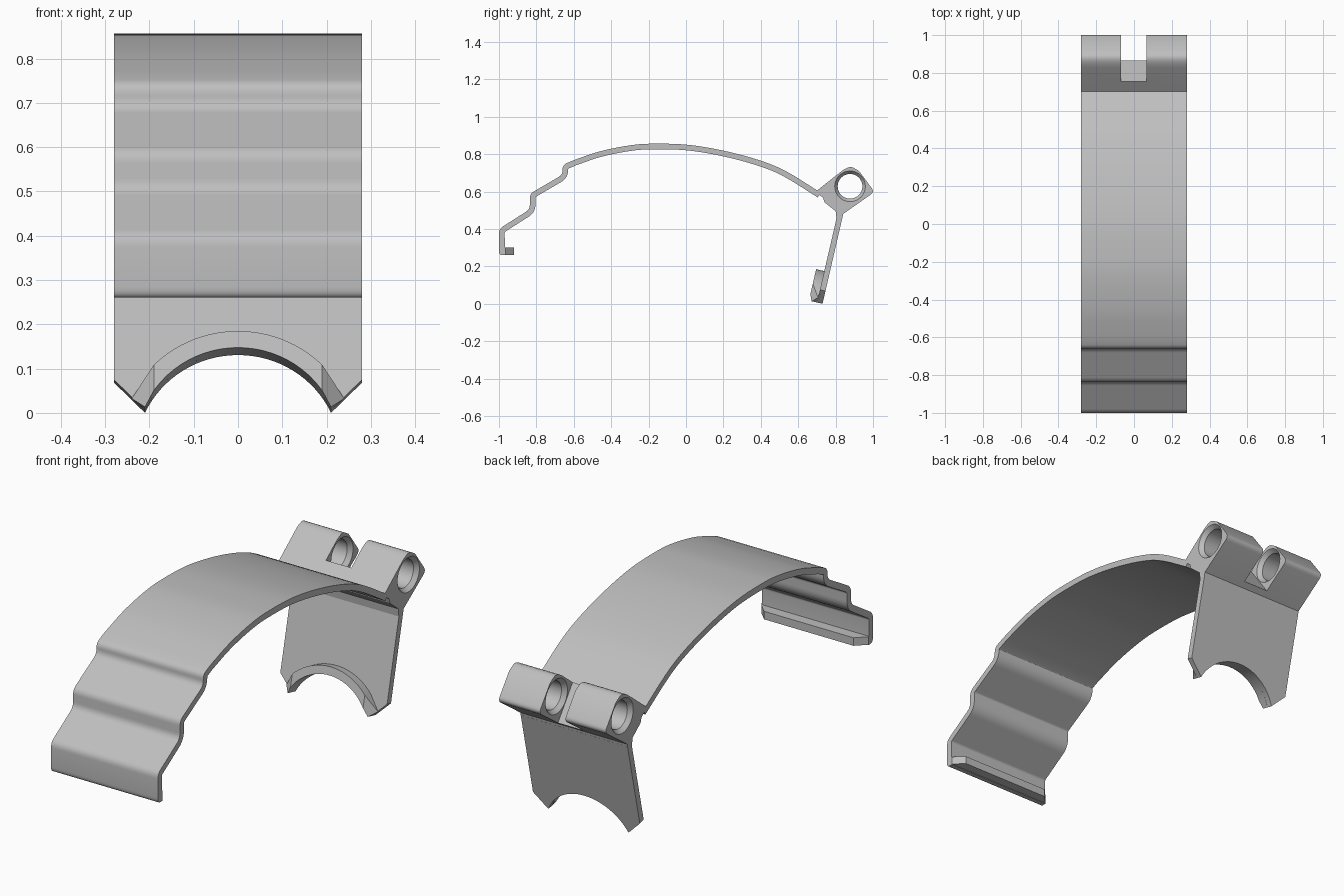
import bpy, bmesh, math
from mathutils import Vector

if "Cube" in bpy.data.objects:
    bpy.data.objects.remove(bpy.data.objects["Cube"])

HALF = 0.28     # half width of the strap
WALL = 0.03     # sheet thickness

grey = bpy.data.materials.new("plain_grey")
grey.diffuse_color = (0.52, 0.52, 0.52, 1)
grey.use_nodes = True
grey.node_tree.nodes["Principled BSDF"].inputs["Base Color"].default_value = grey.diffuse_color


def finish(name, bm, smooth=True):
    bmesh.ops.recalc_face_normals(bm, faces=bm.faces)
    mesh = bpy.data.meshes.new(name)
    bm.to_mesh(mesh)
    bm.free()
    mesh.materials.append(grey)
    ob = bpy.data.objects.new(name, mesh)
    bpy.context.collection.objects.link(ob)
    bpy.ops.object.select_all(action='DESELECT')
    ob.select_set(True)
    bpy.context.view_layer.objects.active = ob
    if smooth:
        bpy.ops.object.shade_smooth_by_angle(angle=math.radians(25))
    return ob


def prism(name, lower, upper, smooth=True):
    """Solid between two matching outlines."""
    bm = bmesh.new()
    a = [bm.verts.new(p) for p in lower]
    b = [bm.verts.new(p) for p in upper]
    n = len(a)
    bm.faces.new(a)
    bm.faces.new(b[::-1])
    for i in range(n):
        j = (i + 1) % n
        bm.faces.new((a[i], b[i], b[j], a[j]))
    return finish(name, bm, smooth)


def extrude_x(name, yz, x0, x1, smooth=True):
    return prism(name, [(x0, y, z) for y, z in yz], [(x1, y, z) for y, z in yz], smooth)


def fillet(points, dist, segs=5):
    """Round the inner corners of an open path."""
    pts = [Vector(p) for p in points]
    out = [pts[0]]
    for p, c, n in zip(pts, pts[1:], pts[2:]):
        a = c + (p - c).normalized() * min(dist, 0.45 * (p - c).length)
        b = c + (n - c).normalized() * min(dist, 0.45 * (n - c).length)
        for i in range(segs + 1):
            t = i / segs
            out.append(a * (1 - t) ** 2 + c * 2 * t * (1 - t) + b * t * t)
    return out + [pts[-1]]


def spline(points, segs=5):
    """Catmull-Rom curve through the points."""
    pts = [Vector(p) for p in points]
    pts = [2 * pts[0] - pts[1]] + pts + [2 * pts[-1] - pts[-2]]
    out = []
    for p0, p1, p2, p3 in zip(pts, pts[1:], pts[2:], pts[3:]):
        for i in range(segs):
            t = i / segs
            out.append(0.5 * (2 * p1 + (p2 - p0) * t + (2 * p0 - 5 * p1 + 4 * p2 - p3) * t * t
                              + (3 * p1 - p0 - 3 * p2 + p3) * t ** 3))
    return out + [pts[-2]]


def offset(path, d):
    """Mitred copy of the path on its right-hand side."""
    out = []
    for i, p in enumerate(path):
        t0 = (p - path[i - 1]).normalized() if i else (path[1] - p).normalized()
        t1 = (path[i + 1] - p).normalized() if i < len(path) - 1 else t0
        n0, n1 = Vector((t0.y, -t0.x)), Vector((t1.y, -t1.x))
        m = (n0 + n1).normalized()
        out.append(p + m * d / m.dot(n0))
    return out


# Strap: hooked, stepped front end running into one long arch
steps = fillet([(-0.965, 0.26), (-1, 0.26), (-1, 0.40), (-0.835, 0.505), (-0.835, 0.588),
                (-0.66, 0.69), (-0.66, 0.742), (-0.60, 0.768)], 0.025)
arch = spline([(-0.60, 0.768), (-0.46, 0.815), (-0.30, 0.847), (-0.17, 0.856), (0.02, 0.849),
               (0.23, 0.812), (0.42, 0.758), (0.55, 0.70), (0.72, 0.594)])
outer = steps[:-1] + arch
extrude_x("strap", outer + offset(outer, WALL)[::-1], -HALF, HALF)

# Hook lip with chamfered ends
lip = [(-HALF, -0.975), (HALF, -0.975), (HALF, -0.965), (HALF - 0.045, -0.92),
       (-HALF + 0.045, -0.92), (-HALF, -0.965)]
prism("hook_lip", [(x, y, 0.262) for x, y in lip], [(x, y, 0.30) for x, y in lip])

# Hinge block: rounded top and back corner
top = fillet([(0.70, 0.605), (0.872, 0.741), (0.925, 0.71)], 0.06)[:-1]
back = fillet([(0.925, 0.71), (1.008, 0.598), (0.84, 0.48)], 0.025)
under = [(0.835, 0.455), (0.805, 0.455), (0.80, 0.495), (0.74, 0.543), (0.732, 0.568), (0.715, 0.58)]
hinge = extrude_x("hinge_block", [tuple(p) for p in top + back] + under, -HALF, HALF, False)

# Cutters: middle slot, and pin bore widened at the end of each knuckle
slot = extrude_x("slot_cutter", [(0.755, 0.65), (0.902, 0.45), (1.3, 0.45), (1.3, 0.95), (0.755, 0.95)],
                 -0.068, 0.065, False)


def bore(name, x0, x1):
    rings = [(x0 - 0.01, 0.082), (x0, 0.082), (x0 + 0.02, 0.066),
             (x1 - 0.02, 0.066), (x1, 0.082), (x1 + 0.01, 0.082)]
    bm = bmesh.new()
    n = 40
    loops = [[bm.verts.new((x, 0.877 + r * math.cos(2 * math.pi * k / n),
                            0.628 + r * math.sin(2 * math.pi * k / n))) for k in range(n)]
             for x, r in rings]
    bm.faces.new(loops[0])
    bm.faces.new(loops[-1][::-1])
    for a, b in zip(loops, loops[1:]):
        for k in range(n):
            j = (k + 1) % n
            bm.faces.new((a[k], b[k], b[j], a[j]))
    return finish(name, bm, False)


for cutter in (slot, bore("left_bore_cutter", -HALF, -0.068), bore("right_bore_cutter", 0.065, HALF)):
    bpy.context.view_layer.objects.active = hinge
    mod = hinge.modifiers.new("cut", 'BOOLEAN')
    mod.operation = 'DIFFERENCE'
    mod.solver = 'EXACT'
    mod.object = cutter
    bpy.ops.object.modifier_apply(modifier=mod.name)
    bpy.data.objects.remove(cutter)
bpy.ops.object.select_all(action='DESELECT')
hinge.select_set(True)
bpy.context.view_layer.objects.active = hinge
bpy.ops.object.shade_smooth_by_angle(angle=math.radians(25))

# Leg frame: u across, v up the leg, w out of its inner face
TILT = math.radians(13)


def leg_point(u, v, w):
    s, c = math.sin(TILT), math.cos(TILT)
    return (u, 0.73 + v * s - w * c, v * c + w * s)


ARC_Z, R_IN, R_OUT = -0.0976, 0.2316, 0.27


def arc(u, r):
    return ARC_Z + math.sqrt(r * r - u * u)


# Leg: slanted plate with an arched foot
end = math.atan2(0.21, -ARC_Z)
foot = [(R_IN * math.sin(a), ARC_Z + R_IN * math.cos(a))
        for a in (end * (1 - 2 * i / 32) for i in range(33))]
plate = [(-HALF, 0.07), (-HALF, 0.48), (HALF, 0.48), (HALF, 0.07)] + foot
prism("leg", [leg_point(u, v, 0) for u, v in plate], [leg_point(u, v, WALL) for u, v in plate])

# Foot pad: raised rim along the arch, sloping off at both ends
stations = [(u, u, 0.075, 0.075) for u in (-0.19 + 0.38 * i / 24 for i in range(25))]
stations = [(-0.21, -0.24, 0.06, 0.031)] + stations + [(0.21, 0.24, 0.06, 0.031)]
bm = bmesh.new()
rows = []
for ui, uo, wi, wo in stations:
    vi, vo = arc(ui, R_IN), arc(uo, R_OUT)
    rows.append([bm.verts.new(leg_point(*p)) for p in
                 ((ui, vi, WALL - 0.001), (ui, vi, wi), (uo, vo, wo), (uo, vo, WALL - 0.001))])
for a, b in zip(rows, rows[1:]):
    for k in range(4):
        j = (k + 1) % 4
        bm.faces.new((a[k], b[k], b[j], a[j]))
bm.faces.new(rows[0])
bm.faces.new(rows[-1][::-1])
finish("foot_pad", bm)
